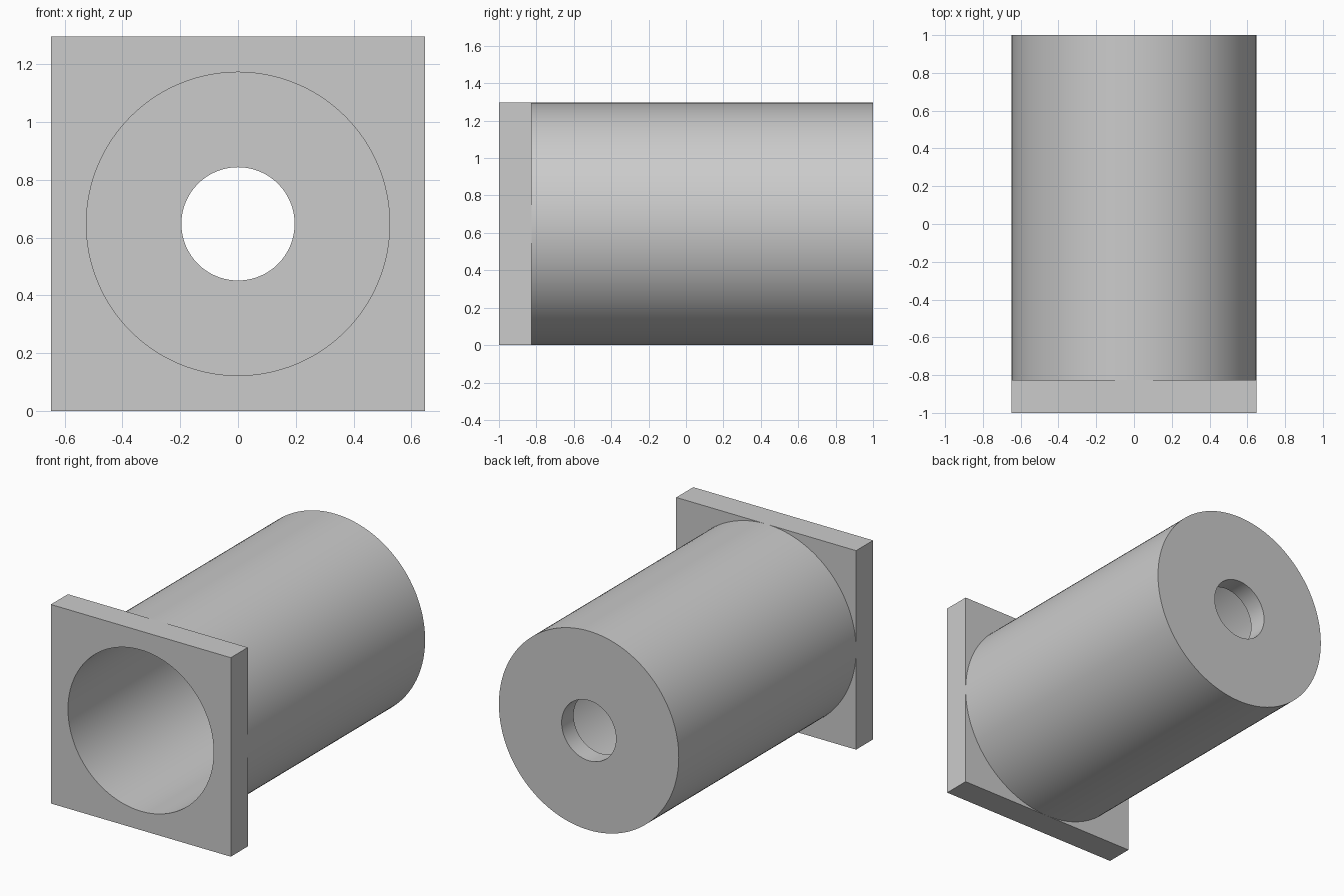
import bpy, bmesh, math

cube = bpy.data.objects.get("Cube")
if cube:
    bpy.data.objects.remove(cube, do_unlink=True)

SEGMENTS = 128
RADIUS = 0.648          # outer sleeve, also half the flange side
WALL = 0.123
BORE = RADIUS - WALL
HOLE = 0.196
FRONT, FLANGE_BACK, BACK = -1.0, -0.825, 1.0

grey = bpy.data.materials.new("plain grey")
grey.use_nodes = True
colour = (0.6, 0.6, 0.6, 1)
grey.diffuse_color = colour
grey.node_tree.nodes["Principled BSDF"].inputs["Base Color"].default_value = colour


def ring(bm, size, y, square=False):
    """Loop of vertices around the y axis, round or pushed out to a square."""
    verts = []
    for i in range(SEGMENTS):
        a = math.tau * i / SEGMENTS
        c, s = math.cos(a), math.sin(a)
        r = size / max(abs(c), abs(s)) if square else size
        verts.append(bm.verts.new((r * c, y, RADIUS + r * s)))
    return verts


# Square flange, sleeve, end wall with hole, and bore as one closed loft
bm = bmesh.new()
rings = [
    ring(bm, BORE, FRONT),
    ring(bm, RADIUS, FRONT, square=True),
    ring(bm, RADIUS, FLANGE_BACK, square=True),
    ring(bm, RADIUS, FLANGE_BACK),
    ring(bm, RADIUS, BACK),
    ring(bm, HOLE, BACK),
    ring(bm, HOLE, BACK - WALL),
    ring(bm, BORE, BACK - WALL),
]
for k, a in enumerate(rings):
    b = rings[(k + 1) % len(rings)]
    for i in range(SEGMENTS):
        j = (i + 1) % SEGMENTS
        bm.faces.new((a[i], a[j], b[j], b[i]))

# Weld where the sleeve touches the flange edges
bmesh.ops.remove_doubles(bm, verts=bm.verts, dist=1e-5)
bmesh.ops.recalc_face_normals(bm, faces=bm.faces)

mesh = bpy.data.meshes.new("flanged_sleeve")
bm.to_mesh(mesh)
bm.free()
mesh.materials.append(grey)
sleeve = bpy.data.objects.new("flanged_sleeve", mesh)
bpy.context.collection.objects.link(sleeve)

bpy.ops.object.select_all(action="DESELECT")
sleeve.select_set(True)
bpy.context.view_layer.objects.active = sleeve
bpy.ops.object.shade_smooth_by_angle(angle=math.radians(30))
